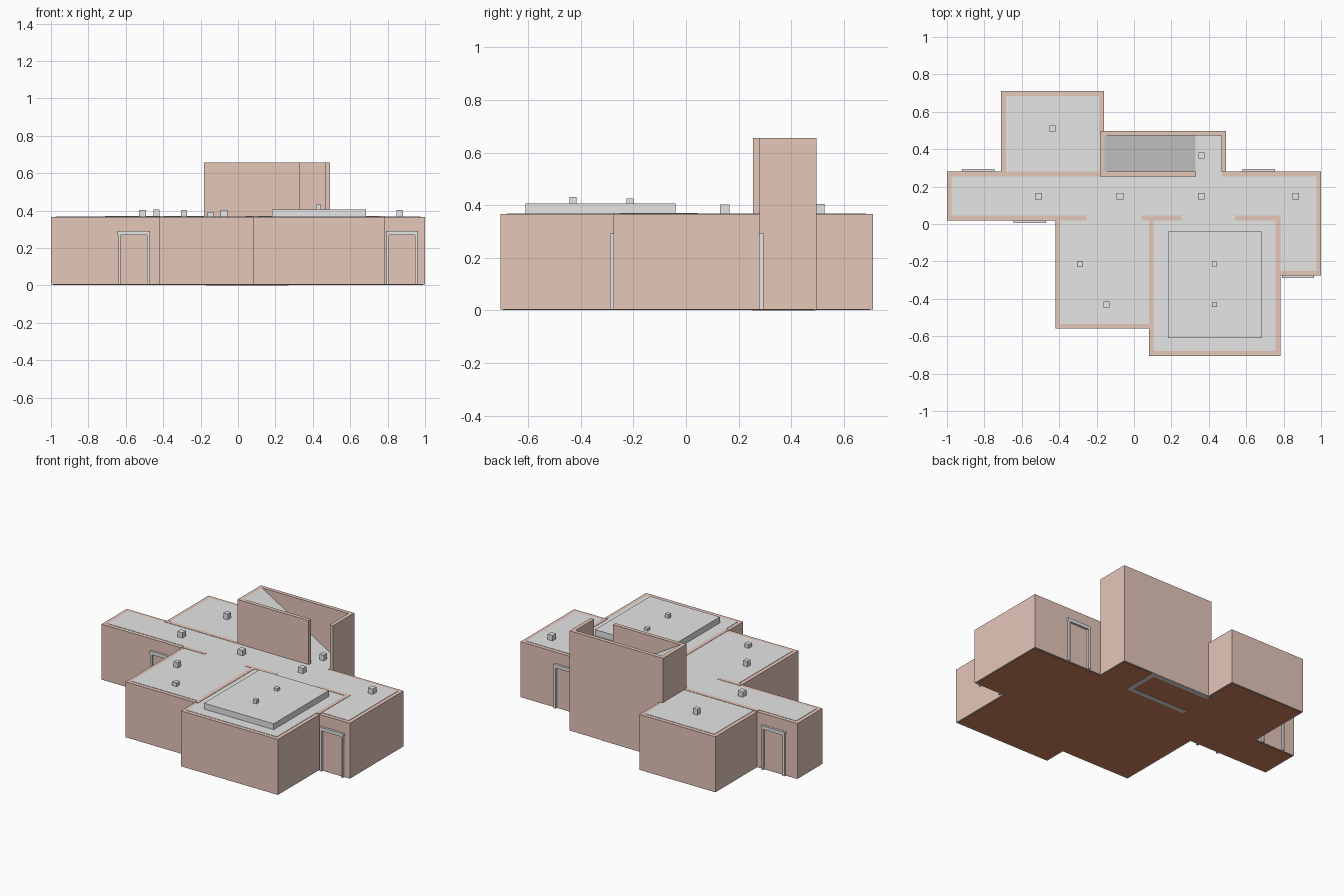
import bpy
import bmesh
from math import atan2, hypot

cube = bpy.data.objects.get("Cube")
if cube:
    bpy.data.objects.remove(cube, do_unlink=True)


def material(name, rgb):
    mat = bpy.data.materials.new(name)
    mat.use_nodes = True
    colour = (*rgb, 1)
    mat.diffuse_color = colour
    mat.node_tree.nodes["Principled BSDF"].inputs["Base Color"].default_value = colour
    return mat


PLASTER = material("pink plaster", (0.79, 0.57, 0.49))
GREY = material("light grey", (0.79, 0.79, 0.79))
BROWN = material("brown floor", (0.63, 0.23, 0.105))

THICK = 0.025      # wall thickness
BASE = 0.004       # underside of walls
EAVES = 0.366      # top of outer walls
CEILING = 0.368    # top of ceiling slab
INNER = 0.37       # top of inner walls
TOWER = 0.656      # top of stair tower
WEST, EAST, BACK = -0.182, 0.492, 0.497   # stair tower sides


def finish(name, bm, mat):
    bmesh.ops.recalc_face_normals(bm, faces=bm.faces[:])
    mesh = bpy.data.meshes.new(name)
    bm.to_mesh(mesh)
    bm.free()
    mesh.materials.append(mat)
    obj = bpy.data.objects.new(name, mesh)
    bpy.context.collection.objects.link(obj)
    return obj


def box(name, mat, x, y, z):
    """Box spanning the three (low, high) ranges."""
    bm = bmesh.new()
    bmesh.ops.create_cube(bm, size=1)
    for v in bm.verts:
        for axis, (low, high) in enumerate((x, y, z)):
            v.co[axis] = high if v.co[axis] > 0 else low
    return finish(name, bm, mat)


# Outer outline of the building, counter-clockwise
OUTLINE = [(-1, 0.02), (-0.42, 0.02), (-0.42, -0.56), (0.08, -0.56),
           (0.08, -0.705), (0.782, -0.705), (0.782, -0.275), (1, -0.275),
           (1, 0.28), (EAST, 0.28), (EAST, BACK), (-0.16, BACK),
           (-0.16, 0.71), (-0.71, 0.71), (-0.71, 0.28), (-1, 0.28)]


def plan_slab(name, mat, low, high, inset, ring):
    """Extrude either the ring along the outline or the area inside it."""
    bm = bmesh.new()
    inner = bm.faces.new([bm.verts.new((x, y, low)) for x, y in OUTLINE])
    bm.normal_update()
    rim = bmesh.ops.inset_individual(bm, faces=[inner], thickness=inset,
                                     use_even_offset=True)["faces"]
    bmesh.ops.delete(bm, geom=[inner] if ring else rim, context='FACES')
    base = bm.faces[:]
    copy = bmesh.ops.extrude_face_region(bm, geom=base, use_keep_orig=True)
    tops = [g for g in copy["geom"] if isinstance(g, bmesh.types.BMVert)]
    bmesh.ops.translate(bm, verts=tops, vec=(0, 0, high - low))
    return finish(name, bm, mat)


# Shell
plan_slab("outer_walls", PLASTER, BASE, EAVES, THICK, True)
plan_slab("ceiling", GREY, CEILING - 0.01, CEILING, THICK, False)
plan_slab("floor", BROWN, 0.002, 0.012, 0.01, False)

# Inner walls
inner_height = (0.012, INNER)
south_line = (0.02, 0.02 + THICK)
north_line = (0.28 - THICK, 0.28)
for side, x in (("west", (-0.42, -0.255)), ("middle", (0.04, 0.255)),
                ("east", (0.54, 0.782))):
    box("corridor_wall_" + side, PLASTER, x, south_line, inner_height)
box("corridor_wall_north", PLASTER, (-0.71, -0.16), north_line, inner_height)
box("room_divider", PLASTER, (0.08, 0.08 + THICK), (-0.56, 0.02), inner_height)
box("east_room_wall", PLASTER, (0.782 - THICK, 0.782), (-0.275, 0.02), inner_height)

# Stair tower walls
upper = (EAVES - 0.002, TOWER)
between = (0.28, BACK - THICK)
box("tower_front_wall", PLASTER, (WEST, 0.332), north_line, (0.012, TOWER))
box("tower_back_wall", PLASTER, (WEST, EAST), (BACK - THICK, BACK), upper)
box("tower_west_wall", PLASTER, (WEST, WEST + THICK), between, upper)
box("tower_east_wall", PLASTER, (EAST - THICK, EAST), between, upper)

# Sloping ceiling over the stairs
start, run, drop = WEST + THICK, 0.485, TOWER - CEILING
slope = box("stair_ceiling", GREY, (0, hypot(run, drop)), between, (-0.008, 0))
slope.location = (start, 0, TOWER)
slope.rotation_euler.y = atan2(drop, run)

# Trim around the stairwell underneath
for name, x, y in (("front", (-0.17, 0.27), (0.25, 0.28)),
                   ("back", (-0.17, 0.27), (0.467, 0.495)),
                   ("end", (0.24, 0.27), (0.28, 0.467))):
    box("stairwell_trim_" + name, GREY, x, y, (0, 0.006))

# Raised ceiling panel
box("raised_ceiling_panel", GREY, (0.182, 0.685), (-0.61, -0.04), (CEILING - 0.01, 0.407))


# Ceiling light housings
def light(x, y, top, half=0.018):
    box("ceiling_light", GREY, (x - half, x + half), (y - half, y + half), (0.36, top))


for x in (-0.51, -0.075, 0.36, 0.865):
    light(x, 0.148, 0.403)
for x, y, top in ((-0.435, 0.51, 0.405), (0.36, 0.365, 0.405),
                  (-0.29, -0.213, 0.403), (-0.147, -0.43, 0.392)):
    light(x, y, top, 0.016)
light(0.43, -0.213, 0.425, 0.013)
light(0.43, -0.43, 0.432, 0.013)


# Door frames standing proud of the outer walls
def door_frame(name, centre, wall, facing):
    y = sorted((wall - facing * 0.003, wall + facing * 0.014))
    box(name + "_lintel", GREY, (centre - 0.086, centre + 0.086), y, (0.27, 0.292))
    for side in (-1, 1):
        x = sorted((centre + side * 0.07, centre + side * 0.083))
        box(name + "_jamb", GREY, x, y, (BASE, 0.27))


door_frame("front_west_door", -0.557, 0.02, -1)
door_frame("front_east_door", 0.876, -0.275, -1)
door_frame("back_west_door", -0.833, 0.28, 1)
door_frame("back_east_door", 0.667, 0.28, 1)
